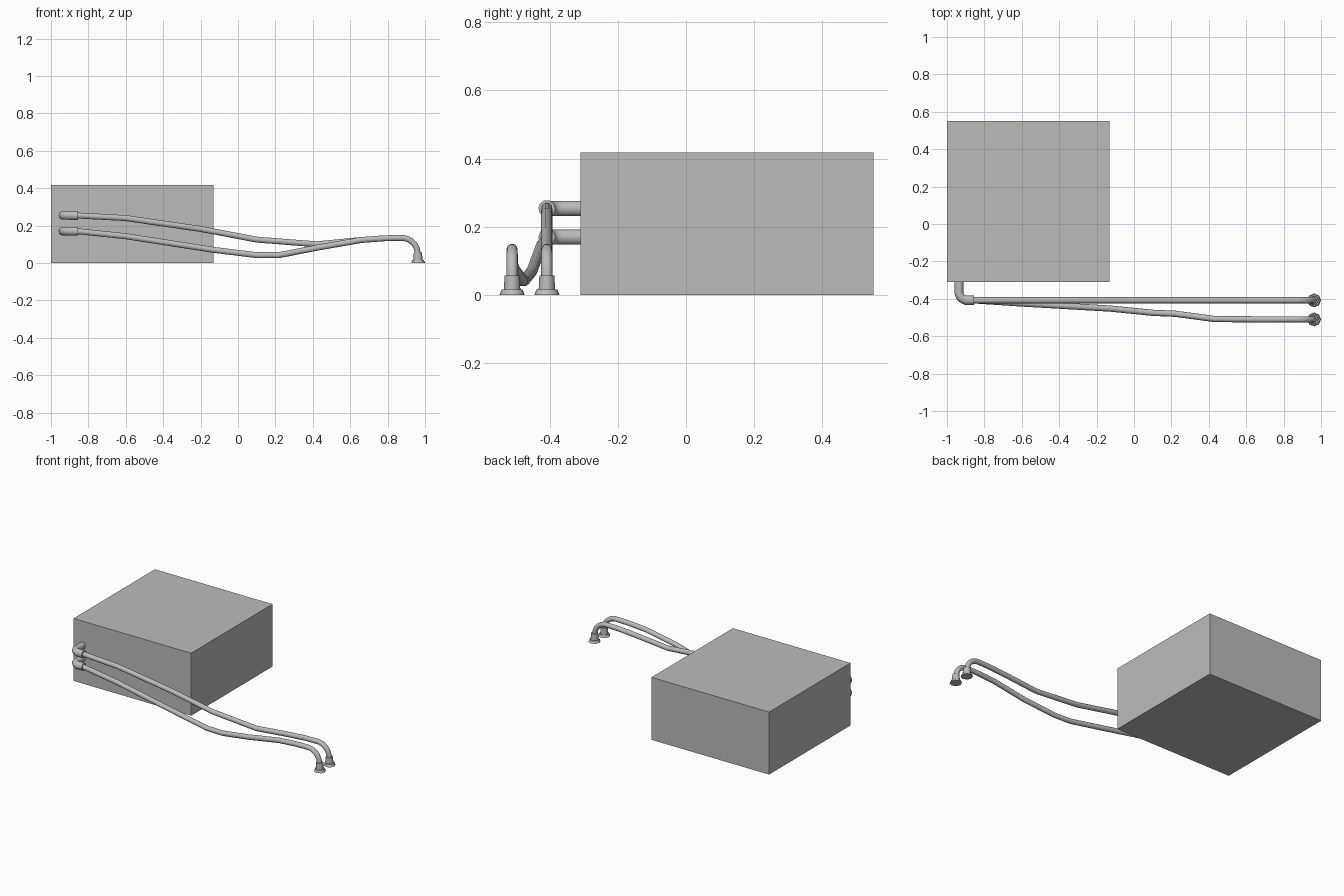
import bpy
from math import sin, cos, pi

if "Cube" in bpy.data.objects:
    bpy.data.objects.remove(bpy.data.objects["Cube"], do_unlink=True)

GREY = (0.5, 0.5, 0.5, 1)
grey = bpy.data.materials.new("plain grey")
grey.use_nodes = True
grey.diffuse_color = GREY
grey.node_tree.nodes["Principled BSDF"].inputs["Base Color"].default_value = GREY


def select_only(obj):
    bpy.ops.object.select_all(action="DESELECT")
    obj.select_set(True)
    bpy.context.view_layer.objects.active = obj


def smooth(obj):
    select_only(obj)
    bpy.ops.object.shade_smooth_by_angle(angle=pi / 4)


def tube(name, path, radius, sides_res=3):
    """Round pipe swept along a list of points, converted to a mesh."""
    curve = bpy.data.curves.new(name + "_path", "CURVE")
    curve.dimensions = "3D"
    curve.bevel_depth = radius
    curve.bevel_resolution = sides_res
    curve.use_fill_caps = True
    spline = curve.splines.new("POLY")
    spline.points.add(len(path) - 1)
    for point, co in zip(spline.points, path):
        point.co = (*co, 1)
    helper = bpy.data.objects.new(name + "_path", curve)
    bpy.context.collection.objects.link(helper)
    graph = bpy.context.evaluated_depsgraph_get()
    mesh = bpy.data.meshes.new_from_object(helper.evaluated_get(graph))
    bpy.data.objects.remove(helper, do_unlink=True)
    obj = bpy.data.objects.new(name, mesh)
    bpy.context.collection.objects.link(obj)
    mesh.materials.clear()
    mesh.materials.append(grey)
    smooth(obj)
    return obj


def cone(name, x, y, z0, z1, r0, r1, sides):
    bpy.ops.mesh.primitive_cone_add(vertices=sides, radius1=r0, radius2=r1,
                                    depth=z1 - z0, location=(x, y, (z0 + z1) / 2))
    obj = bpy.context.object
    obj.name = name
    obj.data.materials.append(grey)
    smooth(obj)


# Housing block
bpy.ops.mesh.primitive_cube_add(size=1, location=(-0.565, 0.12, 0.209))
housing = bpy.context.object
housing.name = "housing"
housing.scale = (0.87, 0.86, 0.418)
housing.data.materials.append(grey)

# Hose routes between the elbow and the end bend
upper_route = [(-0.86, -0.408, 0.254), (-0.6, -0.408, 0.24), (-0.2, -0.408, 0.182),
               (0.1, -0.408, 0.125), (0.42, -0.408, 0.1)]
lower_route = [(-0.86, -0.408, 0.17), (-0.6, -0.425, 0.143), (-0.13, -0.452, 0.07),
               (0.1, -0.475, 0.042), (0.22, -0.48, 0.042), (0.43, -0.508, 0.083)]

for side, route, y in (("upper", upper_route, -0.408), ("lower", lower_route, -0.51)):
    z = route[0][2]

    # Elbow leaving the housing and turning along the front
    bend = [(-0.892 - 0.044 * cos(a), -0.364 - 0.044 * sin(a), z)
            for a in (pi / 2 * i / 6 for i in range(7))]
    tube(side + "_elbow", [(-0.936, -0.3, z)] + bend + [(-0.875, -0.408, z)], 0.0235)
    tube(side + "_elbow_collar", [(-0.905, -0.408, z), (-0.855, -0.408, z)], 0.025)

    # Hose, ending in a downward quarter bend
    drop = [(0.875 + 0.085 * sin(a), y, 0.05 + 0.084 * cos(a))
            for a in (pi / 2 * i / 8 for i in range(9))]
    path = ([(-0.89, -0.408, z)] + route
            + [(0.66, y, 0.123), (0.78, y, 0.132)] + drop + [(0.96, y, 0.01)])
    tube(side + "_hose", path, 0.0165)

    # End fitting: sleeve and flange
    cone(side + "_sleeve", 0.962, y, 0.01, 0.057, 0.0245, 0.022, 12)
    cone(side + "_flange", 0.963, y, 0, 0.016, 0.037, 0.031, 8)
